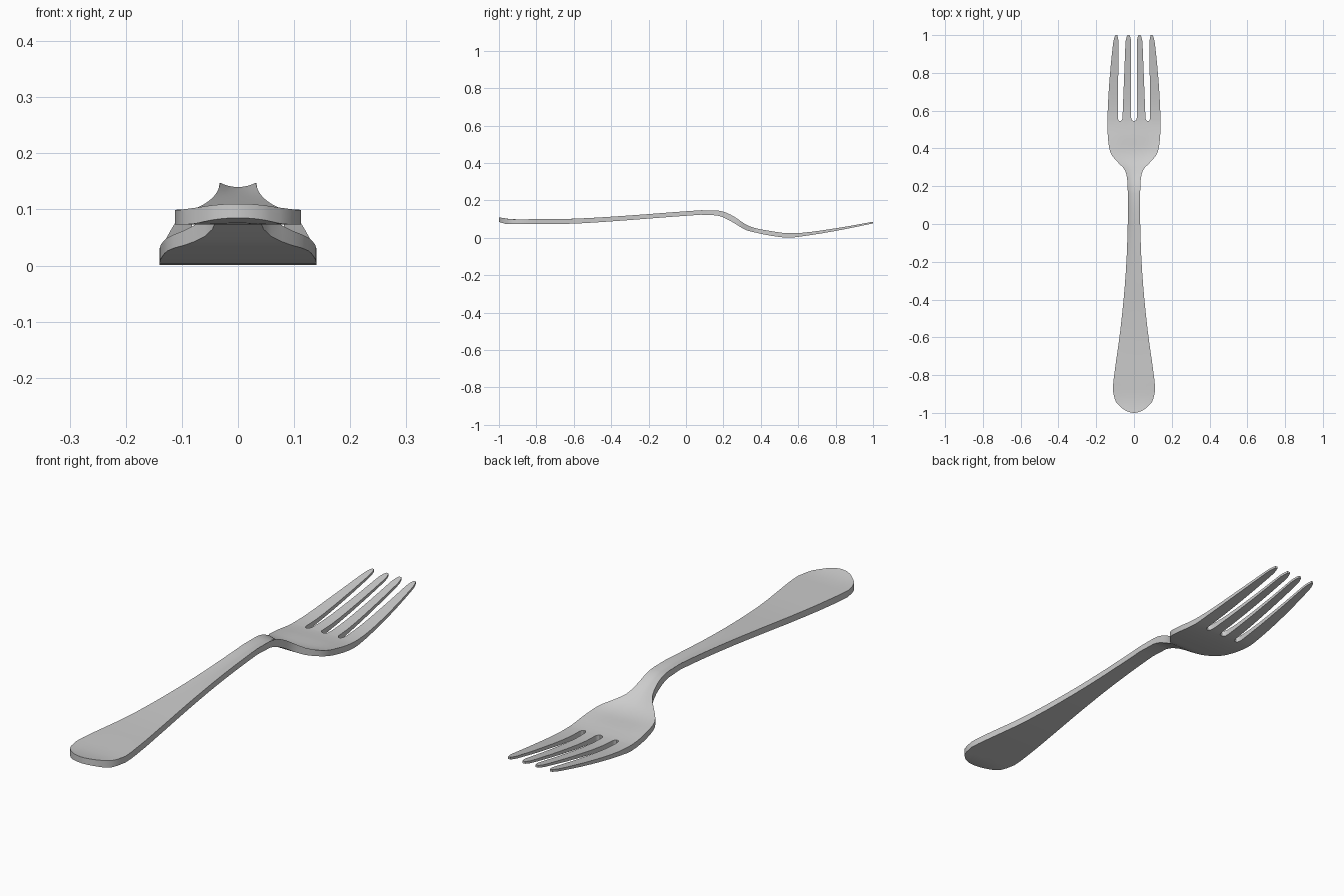
import bpy, bmesh

if "Cube" in bpy.data.objects:
    bpy.data.objects.remove(bpy.data.objects["Cube"])

# Profiles along the length: (y, value)
WIDTH = [(-.945, .094), (-.92, .104), (-.88, .112), (-.8, .105), (-.6, .077), (-.4, .055),
         (-.2, .040), (0, .033), (.1, .032), (.2, .034), (.25, .038), (.29, .051),
         (.33, .089), (.37, .121), (.42, .134), (.55, .14), (.7, .134), (.85, .122), (1, .106)]
TOP = [(-1, .110), (-.95, .101), (-.8, .100), (-.6, .102), (-.4, .113), (-.2, .127), (0, .142),
       (.1, .148), (.2, .140), (.26, .112), (.32, .071), (.36, .055), (.45, .037), (.55, .025),
       (.62, .027), (.8, .051), (1, .086)]
BOTTOM = [(-1, .085), (-.95, .073), (-.8, .073), (-.6, .076), (-.4, .088), (-.2, .103), (0, .118),
          (.1, .124), (.18, .116), (.24, .089), (.32, .042), (.36, .031), (.45, .012), (.55, .001),
          (.62, .008), (.8, .037), (1, .077)]
DIP = [(-1, 0), (-.3, .001), (.1, .008), (.25, .009), (.36, .009), (.5, 0), (1, 0)]
SLOT_Y = .545


def curve(pts, y):
    """Smooth interpolation through the profile points."""
    n = len(pts)
    y = min(max(y, pts[0][0]), pts[-1][0])
    i = next(k for k in range(n - 1) if y <= pts[k + 1][0])

    def slope(k):
        s = [(pts[j + 1][1] - pts[j][1]) / (pts[j + 1][0] - pts[j][0])
             for j in (k - 1, k) if 0 <= j < n - 1]
        if len(s) == 2 and s[0] * s[1] <= 0:
            return 0
        return sum(s) / len(s)
    (y0, a), (y1, b) = pts[i], pts[i + 1]
    h = y1 - y0
    t = (y - y0) / h
    return (a * (1 + 2 * t) * (1 - t) ** 2 + b * t * t * (3 - 2 * t)
            + h * (slope(i) * t * (1 - t) ** 2 - slope(i + 1) * t * t * (1 - t)))


def half_columns(y):
    """x positions from the centre to the rim, including the slot edges."""
    w = curve(WIDTH, y)
    if y < SLOT_Y:
        return [w * f for f in (0, .06, .27, .46, .53, .6, .8, 1)]
    t = (y - SLOT_Y) / (1 - SLOT_Y)
    r = min(1, max(.3, (1 - max(0, 1 - (y - SLOT_Y) / .018) ** 2) ** .5))
    m = .0735 - .011 * t
    s = (.012 + .007 * t) * r
    a, b, c = .015 * r, m - s, m + s
    k = 1
    if y > .955:                       # rounded tine tips
        k = max(.4, (1 - ((y - .955) / .047) ** 2) ** .5)

    def tine(p, q):
        mid = (p + q) / 2
        return [mid + (p - mid) * k, mid, mid + (q - mid) * k]
    return [0] + tine(a, b) + [m] + tine(c, w)


# Rows along the fork
rows = [-.945, -.92, -.88, -.84] + [-.8 + .08 * i for i in range(13)]
rows += [.18 + .02 * i for i in range(13)] + [.45, .48, .515, SLOT_Y, .55, .556, .565, .58]
rows += [.62 + .055 * i for i in range(7)] + [.968, .98, .991, 1]
rows.sort()

bm = bmesh.new()
top, bot = [], []
for y in rows:
    half = half_columns(y)
    w = half[-1]
    tr, br = [], []
    for x in [-v for v in half[:0:-1]] + half:
        u2 = (x / w) ** 2
        yy = y - .055 * (1 - u2) * max(0, (-.7 - y) / .245)   # rounded handle end
        tr.append(bm.verts.new((x, yy, curve(TOP, yy) - curve(DIP, yy) * (1 - u2))))
        br.append(bm.verts.new((x, yy, curve(BOTTOM, yy))))
    top.append(tr)
    bot.append(br)

# Upper and lower skins, skipping the slots between tines
under = {}
for tr, br in zip(top, bot):
    under.update(zip(tr, br))
uppers = []
for i in range(len(rows) - 1):
    for j in range(14):
        cell = j - 7 if j >= 7 else 6 - j
        if rows[i] >= SLOT_Y and cell in (0, 3, 4):
            continue
        q = [top[i][j], top[i][j + 1], top[i + 1][j + 1], top[i + 1][j]]
        uppers.append(bm.faces.new(q))
        bm.faces.new([under[v] for v in reversed(q)])

# Side walls around the whole outline
walls = []
for f in uppers:
    for l in f.loops:
        if l.edge.is_boundary:
            walls.append((l.vert, l.link_loop_next.vert))
for a, b in walls:
    bm.faces.new((b, a, under[a], under[b]))
bmesh.ops.delete(bm, geom=[v for v in bm.verts if not v.link_faces], context='VERTS')
bmesh.ops.recalc_face_normals(bm, faces=bm.faces)

mesh = bpy.data.meshes.new("fork")
bm.to_mesh(mesh)
bm.free()
fork = bpy.data.objects.new("fork", mesh)
bpy.context.collection.objects.link(fork)
bpy.context.view_layer.objects.active = fork
fork.select_set(True)
bpy.ops.object.shade_smooth_by_angle(angle=0.6)
